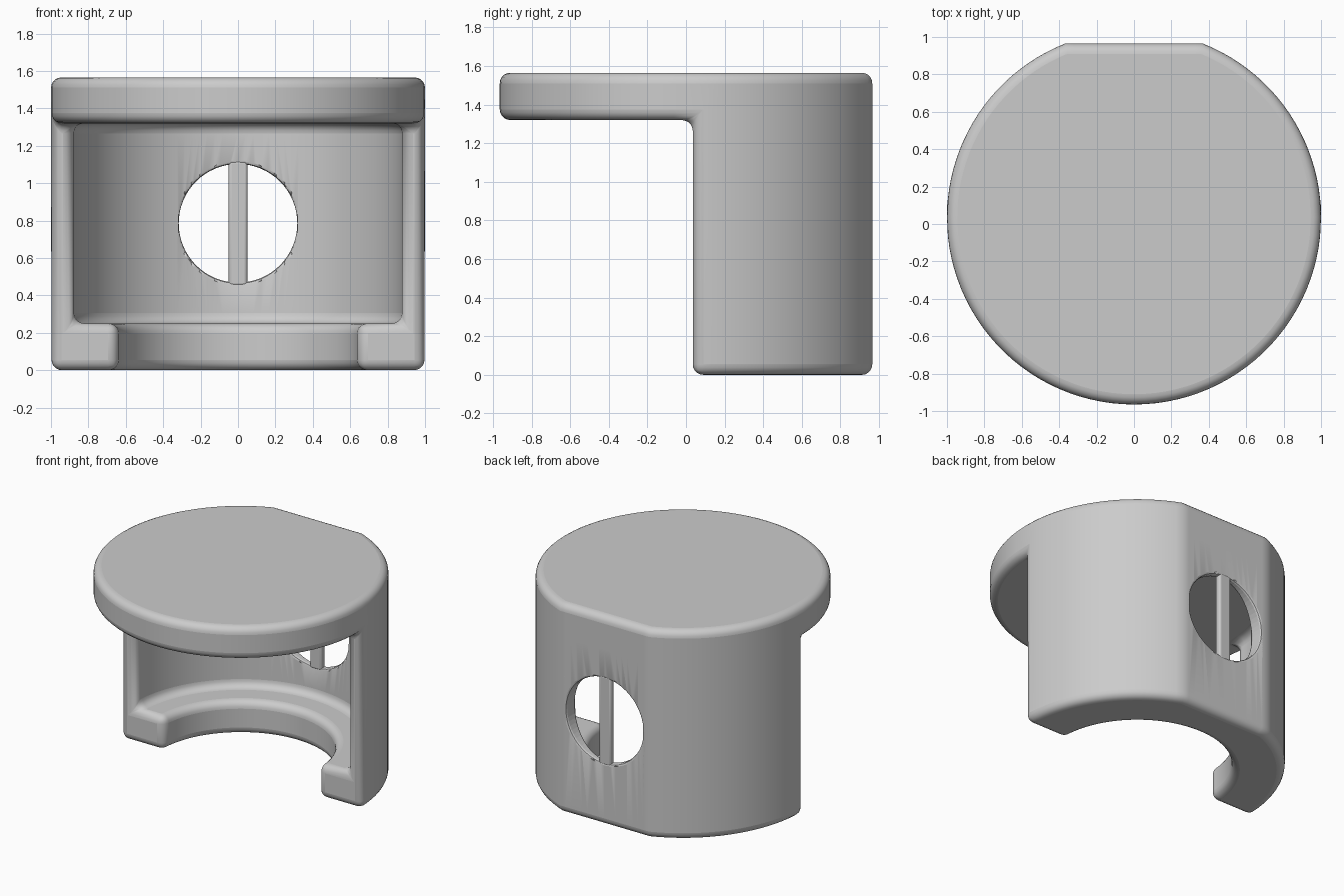
import bpy, bmesh, math

if "Cube" in bpy.data.objects:
    bpy.data.objects.remove(bpy.data.objects["Cube"])

CY = 0.035                      # centre of the round body in y
R, R_CAV, R_LIP = 1.0, 0.88, 0.64
Z_LIP, Z_CAP, Z_TOP = 0.25, 1.32, 1.565
FLAT = 0.93                     # distance from centre to the flat back
WIN_Z, WIN_R = 0.785, 0.317


def spread(a, b, n):
    return [a + (b - a) * i / n for i in range(n)]


# Angles for the rear half, with a vertex on each corner of the flat
t0, t1 = 5.7, math.degrees(math.asin(FLAT))
quarter = [0.0] + spread(t0, t1, 20) + spread(t1, 90, 8)
back = quarter + [90.0] + [180 - a for a in reversed(quarter)]
front = [180 + t0] + spread(180 + t0, 360 - t0, 50)[1:] + [360 - t0]


def make_object(name, bm):
    bmesh.ops.recalc_face_normals(bm, faces=bm.faces)
    mesh = bpy.data.meshes.new(name)
    bm.to_mesh(mesh)
    bm.free()
    ob = bpy.data.objects.new(name, mesh)
    bpy.context.collection.objects.link(ob)
    return ob


def add_bevel(ob, name, width, segments):
    m = ob.modifiers.new(name, 'BEVEL')
    m.width, m.segments = width, segments
    m.limit_method = 'ANGLE'
    m.angle_limit = math.radians(42)
    m.use_clamp_overlap = False
    return m


def smooth(ob):
    bpy.ops.object.select_all(action='DESELECT')
    ob.select_set(True)
    bpy.context.view_layer.objects.active = ob
    bpy.ops.object.shade_smooth_by_angle(angle=math.radians(35))


# Housing: half-round wall with an inner lip and a full round cap
bm = bmesh.new()


def ring(r, z, angles):
    out = []
    for a in angles:
        x, y = r * math.cos(math.radians(a)), r * math.sin(math.radians(a))
        out.append(bm.verts.new((x, CY + min(y, FLAT), z)))
    return out


def bridge(a, b, closed=False):
    n = len(a)
    for i in range(n if closed else n - 1):
        j = (i + 1) % n
        bm.faces.new((a[i], a[j], b[j], b[i]))


profile = [(R, Z_CAP), (R, 0), (R_LIP, 0), (R_LIP, Z_LIP), (R_CAV, Z_LIP), (R_CAV, Z_CAP)]
rings = [ring(r, z, back) for r, z in profile]
for a, b in zip(rings, rings[1:]):
    bridge(a, b)
for end in (0, -1):
    bm.faces.new([r[end] for r in rings])
cap_front = ring(R, Z_CAP, front)
cap_low = rings[0] + cap_front
cap_top = ring(R, Z_TOP, back + front)
bridge(cap_low, cap_top, True)
bm.faces.new(cap_top)
bm.faces.new([rings[0][-1]] + cap_front + [rings[0][0]] + rings[-1])
housing = make_object("housing", bm)
add_bevel(housing, "round_edges", 0.055, 5)

# Cutter for the round window in the back wall
bpy.ops.mesh.primitive_cylinder_add(vertices=64, radius=WIN_R, depth=0.5,
                                    location=(0, 0.95, WIN_Z),
                                    rotation=(math.pi / 2, 0, 0))
cutter = bpy.context.object
cutter.name = "window_cutter"
cutter.hide_render = True
cutter.hide_set(True)
cut = housing.modifiers.new("window", 'BOOLEAN')
cut.operation, cut.solver, cut.object = 'DIFFERENCE', 'EXACT', cutter
add_bevel(housing, "window_rim", 0.015, 2)
smooth(housing)

# Upright bar across the window
bm = bmesh.new()
bmesh.ops.create_cube(bm, size=1)
bmesh.ops.scale(bm, vec=(0.1, 0.048, 0.67), verts=bm.verts)
bar = make_object("window_bar", bm)
bar.location = (0, 0.939, WIN_Z)
add_bevel(bar, "round_edges", 0.015, 3)
smooth(bar)
